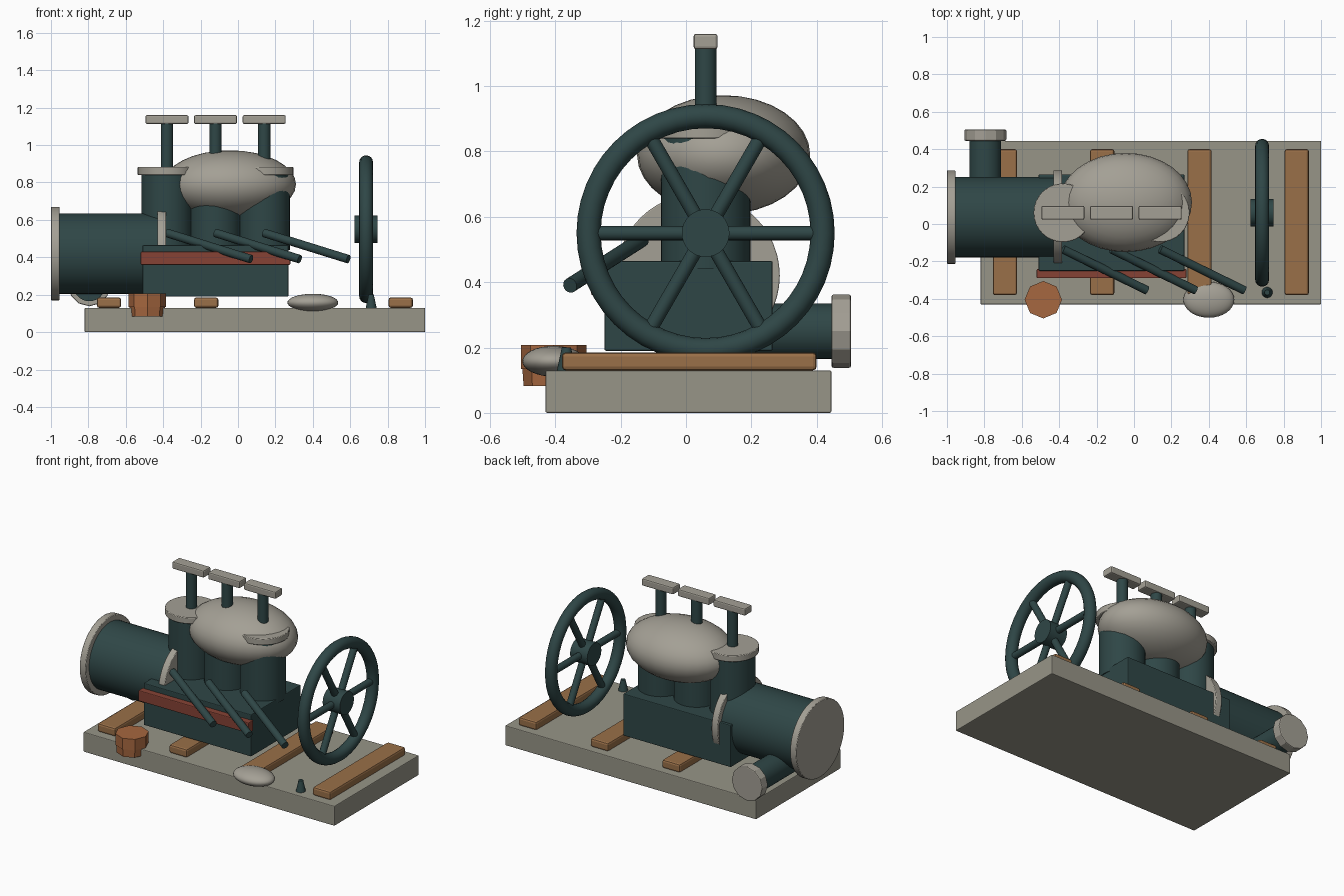
import bpy
from math import cos, sin, pi, radians
from mathutils import Vector

cube = bpy.data.objects.get("Cube")
if cube:
    bpy.data.objects.remove(cube, do_unlink=True)


def material(name, rgb):
    m = bpy.data.materials.new(name)
    m.use_nodes = True
    m.diffuse_color = (*rgb, 1)
    m.node_tree.nodes["Principled BSDF"].inputs["Base Color"].default_value = (*rgb, 1)
    return m


TEAL = material("dark teal paint", (0.028, 0.062, 0.062))
STEEL = material("pale steel", (0.37, 0.35, 0.30))
STONE = material("stone grey", (0.31, 0.30, 0.245))
WOOD = material("wood", (0.32, 0.16, 0.065))
RED = material("red paint", (0.24, 0.055, 0.035))
COPPER = material("copper", (0.38, 0.135, 0.05))


def finish(name, mat, bevel=0, smooth=True):
    ob = bpy.context.object
    ob.name = name
    ob.data.materials.append(mat)
    if smooth:
        bpy.ops.object.shade_smooth_by_angle(angle=radians(35))
    if bevel:
        mod = ob.modifiers.new("edge", "BEVEL")
        mod.width = bevel
        mod.segments = 2
    return ob


def box(name, lo, hi, mat, bevel=0.005):
    lo, hi = Vector(lo), Vector(hi)
    bpy.ops.mesh.primitive_cube_add(size=1, location=(lo + hi) / 2)
    bpy.context.object.scale = hi - lo
    bpy.ops.object.transform_apply(location=False, rotation=False, scale=True)
    return finish(name, mat, bevel, smooth=False)


def rod(name, a, b, r, mat, sides=32, r_end=None, bevel=0):
    a, b = Vector(a), Vector(b)
    axis = b - a
    bpy.ops.mesh.primitive_cone_add(
        vertices=sides, radius1=r, radius2=r if r_end is None else r_end,
        depth=axis.length, location=(a + b) / 2,
        rotation=axis.to_track_quat('Z', 'Y').to_euler())
    return finish(name, mat, bevel, smooth=sides > 12)


def ellipsoid(name, centre, radii, mat):
    bpy.ops.mesh.primitive_uv_sphere_add(segments=32, ring_count=16, radius=1, location=centre)
    bpy.context.object.scale = radii
    bpy.ops.object.transform_apply(location=False, rotation=False, scale=True)
    return finish(name, mat)


# Base slab and wooden sleepers
box("base_slab", (-0.82, -0.43, 0), (1, 0.445, 0.13), STONE)
for i in range(4):
    x = -0.69 + 0.52 * i
    box(f"sleeper_{i + 1}", (x - 0.065, -0.38, 0.13), (x + 0.065, 0.4, 0.185), WOOD, 0.012)

# Engine block with its front rail
box("engine_block", (-0.51, -0.25, 0.19), (0.27, 0.265, 0.465), TEAL)
box("front_rail", (-0.52, -0.29, 0.36), (0.28, -0.24, 0.43), RED)

# Three upright cylinders, each with cap, valve stem, crossbar and push rod
for i in range(3):
    x, y, n = -0.38 + 0.26 * i, 0.06, i + 1
    rod(f"cylinder_{n}", (x, y, 0.44), (x, y, 0.84), 0.137, TEAL)
    rod(f"cylinder_cap_{n}", (x, y, 0.84), (x, y, 0.882), 0.157, STEEL, bevel=0.004)
    rod(f"valve_stem_{n}", (x, y, 0.85), (x, y, 1.12), 0.033, TEAL)
    box(f"crossbar_{n}", (x - 0.115, 0.023, 1.113), (x + 0.115, 0.097, 1.16), STEEL, 0.008)
    rod(f"push_rod_{n}", (x, -0.135, 0.53), (x + 0.45, -0.355, 0.39), 0.023, TEAL, 16)

# Air vessel lying over the cylinders
ellipsoid("air_vessel", (-0.045, 0.115, 0.79), (0.355, 0.265, 0.182), STEEL)

# Horizontal boiler with two flanges
by, bz = 0.037, 0.42
rod("boiler", (-0.97, by, bz), (-0.4, by, bz), 0.215, TEAL, 48)
rod("boiler_end_flange", (-1, by, bz), (-0.955, by, bz), 0.25, STEEL, 48, bevel=0.004)
rod("boiler_inner_flange", (-0.43, by, bz), (-0.385, by, bz), 0.25, STEEL, 48, bevel=0.004)

# Outlet pipe at the back
rod("outlet_pipe", (-0.795, 0.04, 0.25), (-0.795, 0.46, 0.25), 0.085, TEAL)
rod("outlet_flange", (-0.795, 0.445, 0.25), (-0.795, 0.505, 0.25), 0.112, STEEL, 12, bevel=0.006)

# Flywheel
centre = Vector((0.685, 0.06, 0.55))
bpy.ops.mesh.primitive_torus_add(major_segments=48, minor_segments=16, major_radius=0.358,
                                 minor_radius=0.037, location=centre, rotation=(0, pi / 2, 0))
finish("flywheel_rim", TEAL)
half = Vector((0.062, 0, 0))
rod("flywheel_hub", centre - half, centre + half, 0.073, TEAL)
for i in range(6):
    a = i * pi / 3
    tip = centre + 0.35 * Vector((0, cos(a), sin(a)))
    rod(f"flywheel_spoke_{i + 1}", centre, tip, 0.022, TEAL, 16)

# Loose items along the front edge
rod("bucket_body", (-0.485, -0.405, 0.083), (-0.485, -0.405, 0.14), 0.092, COPPER, 8, 0.096)
rod("bucket_top", (-0.485, -0.405, 0.135), (-0.485, -0.405, 0.207), 0.1, COPPER, 8)
ellipsoid("float", (0.4, -0.405, 0.158), (0.136, 0.096, 0.047), STEEL)
rod("oil_can", (0.712, -0.366, 0.13), (0.712, -0.366, 0.2), 0.029, TEAL, 16, 0.014)
